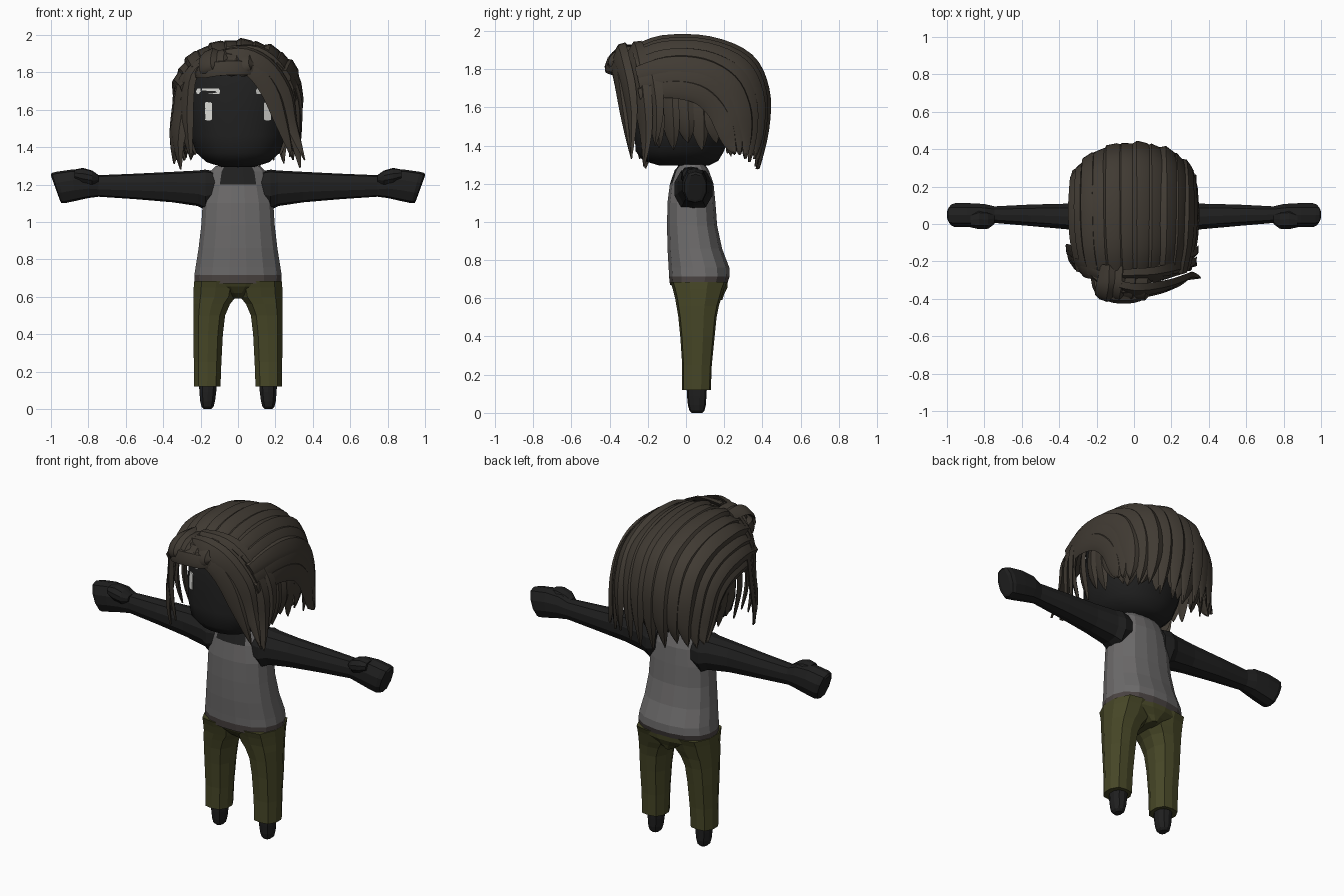
import bpy, bmesh, math, random
from mathutils import Vector

if "Cube" in bpy.data.objects:
    bpy.data.objects.remove(bpy.data.objects["Cube"])
random.seed(4)

def material(name, r, g, b):
    m = bpy.data.materials.new(name)
    m.diffuse_color = (r, g, b, 1)
    m.use_nodes = True
    m.node_tree.nodes["Principled BSDF"].inputs["Base Color"].default_value = m.diffuse_color
    return m

SKIN = material("black skin", 0.014, 0.014, 0.014)
HAIR = material("dark brown hair", 0.052, 0.043, 0.033)
SHIRT = material("grey cloth", 0.15, 0.145, 0.145)
BELT = material("brown belt", 0.07, 0.058, 0.055)
PANTS = material("olive cloth", 0.062, 0.062, 0.02)
WHITE = material("eye white", 0.75, 0.75, 0.72)

def new_object(name, verts, faces, mats, smooth=None):
    me = bpy.data.meshes.new(name)
    me.from_pydata([tuple(v) for v in verts], [], faces)
    for m in mats:
        me.materials.append(m)
    bm = bmesh.new()
    bm.from_mesh(me)
    bmesh.ops.recalc_face_normals(bm, faces=bm.faces)
    bm.to_mesh(me)
    bm.free()
    ob = bpy.data.objects.new(name, me)
    bpy.context.collection.objects.link(ob)
    if smooth:
        bpy.ops.object.select_all(action='DESELECT')
        ob.select_set(True)
        bpy.context.view_layer.objects.active = ob
        bpy.ops.object.shade_smooth_by_angle(angle=math.radians(smooth))
    return ob

def loft_data(rings, base=0):
    n = len(rings[0])
    verts = [p for r in rings for p in r]
    faces = [(base + i * n + j, base + i * n + (j + 1) % n,
              base + (i + 1) * n + (j + 1) % n, base + (i + 1) * n + j)
             for i in range(len(rings) - 1) for j in range(n)]
    faces += [tuple(base + j for j in range(n)),
              tuple(base + (len(rings) - 1) * n + j for j in range(n))]
    return verts, faces

def oval(n, power, a0, a1, b0, b1):
    """Rounded-box outline spanning a0..a1 by b0..b1."""
    pts = []
    for k in range(n):
        t = 2 * math.pi * (k + 0.5) / n
        c, s = math.cos(t), math.sin(t)
        d = (abs(c) ** power + abs(s) ** power) ** (1 / power)
        pts.append(((a0 + a1) / 2 + (a1 - a0) / 2 * c / d, (b0 + b1) / 2 + (b1 - b0) / 2 * s / d))
    return pts

def upright(name, rows, mats, n=16, power=2.5, smooth=None):
    """Loft of (z, x0, x1, y0, y1) rows."""
    rings = [[(x, y, z) for x, y in oval(n, power, x0, x1, y0, y1)] for z, x0, x1, y0, y1 in rows]
    return new_object(name, *loft_data(rings), mats, smooth)

def mirrored(rows, s):
    return [(z, s * a, s * b, c, d) for z, a, b, c, d in rows]

def sym(rows):
    return [(z, -w, w, c, d) for z, w, c, d in rows]

# --- torso with belt and neckline
torso = upright("tank_top", sym([
    (0.67, .234, -.085, .215), (0.715, .235, -.09, .23), (0.76, .228, -.092, .228),
    (0.86, .212, -.098, .19), (0.98, .198, -.10, .164), (1.10, .19, -.098, .155),
    (1.20, .165, -.085, .145), (1.27, .148, -.06, .12), (1.30, .12, -.035, .10)]), [SHIRT, BELT, SKIN])
for p in torso.data.polygons:
    c = p.center
    if c.z < 0.715:
        p.material_index = 1
    elif c.z > 1.2 and abs(c.x) < 0.085 and (c.y < 0 or c.z > 1.29):
        p.material_index = 2
upright("neck", sym([(1.2, .08, -.05, .1), (1.28, .075, -.04, .1), (1.38, .08, -.05, .1)]), [SKIN], 10, 2)

# --- trousers and feet
upright("hips", sym([(0.59, .03, 0.0, .19), (0.62, .10, -.04, .20), (0.655, .20, -.068, .217), (0.69, .23, -.083, .22)]), [PANTS])
leg = [(0.12, .10, .23, -.015, .125), (0.12, .093, .237, -.02, .13), (0.25, .088, .237, -.02, .135),
       (0.40, .08, .24, -.03, .15), (0.50, .068, .24, -.04, .16), (0.56, .042, .24, -.05, .172),
       (0.60, .01, .24, -.057, .185), (0.65, .0, .238, -.07, .20), (0.685, .0, .235, -.082, .215)]
foot = [(0.0, .142, .183, .03, .085), (0.012, .13, .196, .018, .097), (0.04, .122, .203, .01, .104),
        (0.09, .115, .208, .005, .107), (0.14, .112, .21, .003, .11)]
for s, side in ((1, "left"), (-1, "right")):
    upright(side + "_trouser_leg", mirrored(leg, s), [PANTS], 10, 3)
    upright(side + "_foot", mirrored(foot, s), [SKIN], 10, 2.3)

# --- arms, hands and thumbs: rows of x, z0, z1, y0, y1, slant of the end
arm = [(.12, 1.09, 1.27, -.05, .13, 0), (.175, 1.065, 1.28, -.062, .14, 0), (.215, 1.085, 1.275, -.045, .125, 0),
       (.35, 1.105, 1.268, -.03, .11, 0), (.55, 1.122, 1.258, -.012, .105, 0), (.745, 1.135, 1.25, .005, .095, 0),
       (.80, 1.128, 1.275, -.012, .108, 0), (.88, 1.112, 1.28, -.018, .112, .01), (.95, 1.10, 1.268, -.018, .112, .022),
       (.97, 1.102, 1.262, -.008, .105, .025), (.976, 1.112, 1.25, .015, .085, .025)]
thumb = [(.745, 1.21, 1.25, .0, .06, 0), (.78, 1.195, 1.275, -.026, .075, 0), (.83, 1.20, 1.289, -.028, .08, 0),
         (.875, 1.225, 1.28, -.018, .06, 0)]
for s, side in ((1, "left"), (-1, "right")):
    for part, rows in (("arm", arm), ("thumb", thumb)):
        rings = [[(s * (x + sl * (z - (z0 + z1) / 2) / (z1 - z0) * 2), y, z) for y, z in oval(10, 2.8, y0, y1, z0, z1)]
                 for x, z0, z1, y0, y1, sl in rows]
        new_object(side + "_" + part, *loft_data(rings), [SKIN])

# --- head
head = upright("head", sym([
    (1.295, .09, -.14, .12), (1.32, .17, -.225, .17), (1.37, .225, -.265, .20), (1.46, .255, -.27, .23),
    (1.60, .268, -.262, .26), (1.74, .26, -.252, .26), (1.84, .21, -.215, .22), (1.90, .1, -.12, .12)]),
    [SKIN], 20, 2.4, 40)
bpy.context.view_layer.update()

# --- eyes and brows: thin plates laid on the face
def face_plate(name, x0, x1, z0, z1):
    verts, faces = [], []
    for k, (x, z) in enumerate(oval(12, 9, x0, x1, z0, z1)):
        hit = head.ray_cast(Vector((x, -2, z)), Vector((0, 1, 0)))[1]
        verts += [(x, hit.y - 0.008, z), (x, hit.y + 0.001, z)]
        j = (k + 1) % 12
        faces.append((2 * k, 2 * j, 2 * j + 1, 2 * k + 1))
    new_object(name, verts, faces + [tuple(range(0, 24, 2))], [WHITE])

for s, side in ((1, "left"), (-1, "right")):
    face_plate(side + "_eye", s * .158 - .019, s * .158 + .019, 1.542, 1.642)
    face_plate(side + "_brow", s * .16 - .064, s * .16 + .064, 1.683, 1.714)

# --- hair locks: tapered, ridged strips along a path
CENTRE = Vector((0, .06, 1.6))

def resample(pts, steps=4):
    pts = [Vector(p) for p in pts]
    out = []
    for i in range(len(pts) - 1):
        a, b = pts[max(i - 1, 0)], pts[i]
        c, d = pts[i + 1], pts[min(i + 2, len(pts) - 1)]
        for k in range(steps):
            t = k / steps
            out.append(0.5 * (2 * b + (c - a) * t + (2 * a - 5 * b + 4 * c - d) * t * t + (3 * b - a - 3 * c + d) * t ** 3))
    return out + [pts[-1]]

def lock(pts, width, thick=.03, root=.6, start=.6):
    path = resample(pts)
    rings, m = [], len(path) - 1
    for i, p in enumerate(path):
        t = i / m
        tan = (path[min(i + 1, m)] - path[max(i - 1, 0)]).normalized()
        out = p - CENTRE
        out = (out - tan * out.dot(tan)).normalized()
        side = tan.cross(out)
        grow = root + (1 - root) * min(1, t / .25)
        taper = 1 if t < start else max(.03, 1 - ((t - start) / (1 - start)) ** 1.6)
        w, h = width / 2 * grow * taper, thick * (.3 + .7 * taper)
        rings.append([p - side * w, p - side * w * .45 + out * h * .8, p + side * w * .5 + out * h * .6,
                      p + side * w, p - out * h * .4])
    return rings

def locks_object(name, all_rings):
    verts, faces = [], []
    for r in all_rings:
        v, f = loft_data(r, len(verts))
        verts += v
        faces += f
    new_object(name, verts, faces, [HAIR], 35)

# Hair shape: middle and side paths from brow to nape, blended by angle
MID = [(-.265, 1.885), (-.12, 1.94), (.12, 1.935), (.32, 1.85), (.40, 1.69), (.405, 1.49), (.37, 1.29)]
SIDE = [(-.235, 1.665), (-.08, 1.70), (.06, 1.68), (.15, 1.61), (.20, 1.52), (.23, 1.42), (.255, 1.31)]
WIDE = [.275, .305, .315, .31, .305, .305, .32]

def cap_path(a, shrink=1.0, count=7, drop=0):
    pts = []
    c = max(0, math.cos(a))
    for i in range(count):
        p = Vector((WIDE[i] * math.sin(a), SIDE[i][0] + (MID[i][0] - SIDE[i][0]) * c,
                    SIDE[i][1] + (MID[i][1] - SIDE[i][1]) * c ** .85 - (drop if i == 6 else 0)))
        pts.append(CENTRE + (p - CENTRE) * shrink)
    return pts

# Under-layer closing the gaps
cols = [resample(cap_path(math.radians(a), .97, 6), 2) for a in range(-90, 91, 10)]
n = len(cols[0])
new_object("hair_base", [p for c in cols for p in c],
           [(i * n + j, i * n + j + 1, i * n + n + j + 1, i * n + n + j)
            for i in range(len(cols) - 1) for j in range(n - 1)], [HAIR], 60)

# Swept-back locks over the crown
crown = []
for k in range(14):
    a = math.radians(-92 + 184 * k / 13)
    crown.append(lock(cap_path(a, 1.0 + .022 * (k % 2), 7, random.uniform(-.06, .02)), .125, .036, .7, .68))
locks_object("crown_locks", crown)

# Short hanging locks beside the ears and at the nape
under = []
for s in (1, -1):
    for k in range(6):
        y = -.16 + k * .075
        tip = 1.40 - .04 * (k % 2) + random.uniform(-.02, .02)
        under.append(lock([(s * .25, y, 1.76), (s * .29, y, 1.66), (s * .298, y + .005, 1.54), (s * .275, y + .02, tip)],
                          .105, .022, .8, .68))
for k in range(7):
    x = -.24 + k * .08
    y = .34 - abs(x) * .4
    under.append(lock([(x, y, 1.65), (x, y + .02, 1.52), (x * .95, y - .03, 1.36 + .03 * (k % 2))], .11, .025))
locks_object("under_locks", under)

# Fringe swept across the brow
fringe = [
    lock([(-.24, -.25, 1.80), (-.10, -.35, 1.86), (.06, -.36, 1.835), (.17, -.34, 1.71), (.235, -.315, 1.53), (.29, -.285, 1.34)], .12, .03),
    lock([(-.16, -.30, 1.86), (.0, -.35, 1.895), (.14, -.335, 1.84), (.24, -.30, 1.70), (.285, -.28, 1.53), (.355, -.285, 1.33)], .12, .03),
    lock([(-.06, -.27, 1.91), (.10, -.27, 1.90), (.22, -.245, 1.80), (.285, -.225, 1.64), (.305, -.21, 1.46), (.33, -.22, 1.29)], .13, .03),
    lock([(.08, -.24, 1.89), (.2, -.21, 1.84), (.285, -.18, 1.72), (.315, -.16, 1.56), (.315, -.16, 1.40)], .13, .03)]
locks_object("fringe", fringe)

# Rolled quiff above the brow
quiff = [lock([(x, -.22, 1.90), (x - .01, -.31, 1.90), (x - .02, -.365, 1.87), (x - .02, -.39, 1.825), (x, -.37, 1.785)],
              .10, .028, .8, .8) for x in (-.14, -.075, -.01, .055)]
quiff.append(lock([(-.21, -.25, 1.80), (-.19, -.35, 1.81), (-.11, -.395, 1.825), (.0, -.395, 1.83), (.09, -.36, 1.81),
                   (.17, -.33, 1.72)], .10, .028))
locks_object("quiff", quiff)

# Locks framing the other side of the face
frame = [
    lock([(-.14, -.28, 1.89), (-.25, -.26, 1.79), (-.275, -.25, 1.62), (-.27, -.245, 1.47), (-.25, -.24, 1.33)], .10, .025),
    lock([(-.18, -.25, 1.86), (-.275, -.23, 1.75), (-.305, -.21, 1.58), (-.32, -.21, 1.43), (-.305, -.21, 1.28)], .13, .028),
    lock([(-.2, -.2, 1.85), (-.29, -.17, 1.74), (-.32, -.16, 1.58), (-.335, -.17, 1.43), (-.34, -.17, 1.31)], .13, .028)]
locks_object("side_frame_locks", frame)
